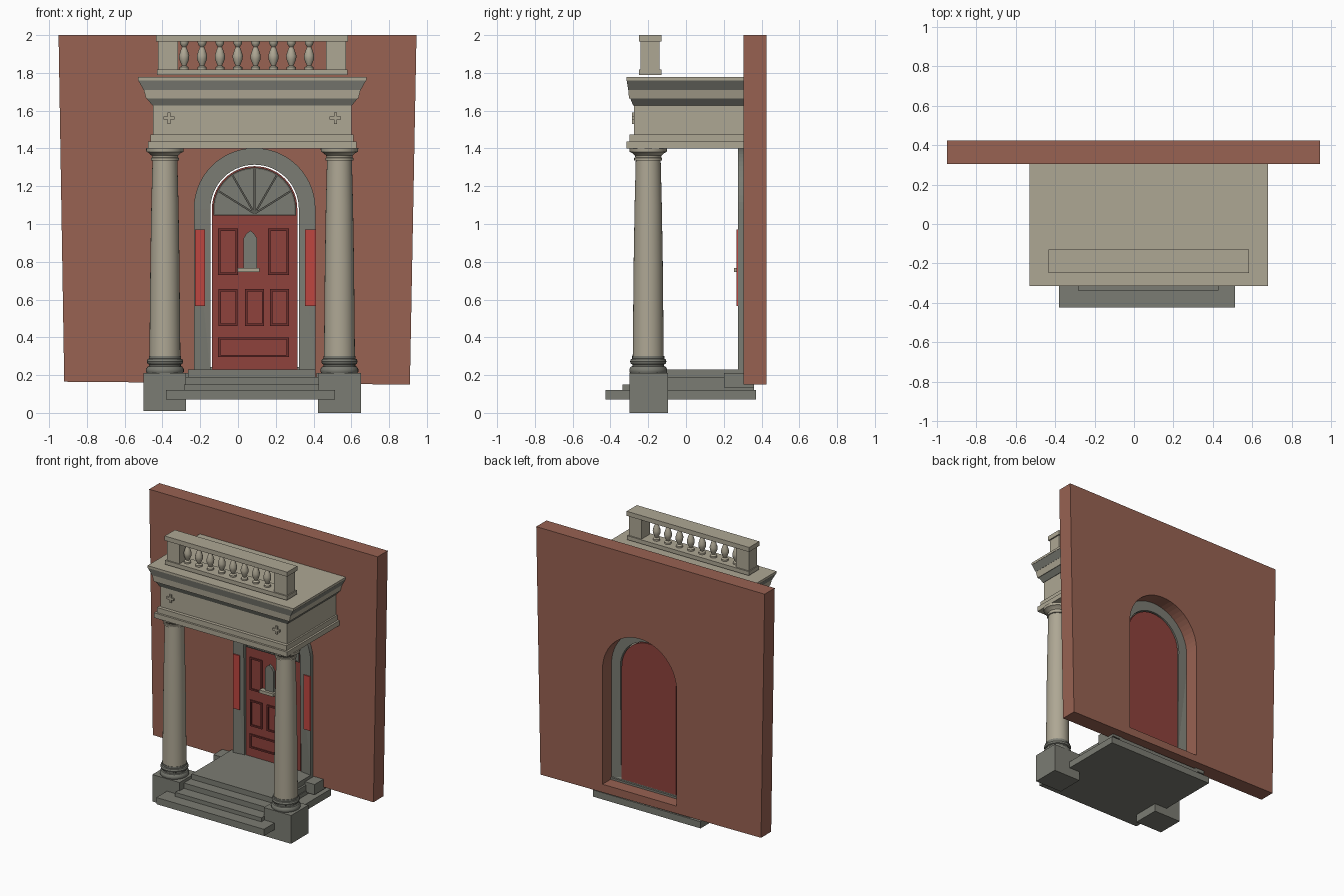
import bpy, bmesh, math

cube = bpy.data.objects.get("Cube")
if cube:
    bpy.data.objects.remove(cube, do_unlink=True)


def material(name, *rgb):
    lin = [(c / 255 / 12.92) if c < 11 else ((c / 255 + 0.055) / 1.055) ** 2.4 for c in rgb]
    mat = bpy.data.materials.new(name)
    mat.use_nodes = True
    mat.diffuse_color = (*lin, 1)
    mat.node_tree.nodes["Principled BSDF"].inputs["Base Color"].default_value = (*lin, 1)
    return mat


BRICK = material("brick", 152, 98, 82)
STONE = material("pale stone", 174, 167, 148)
GREY = material("grey stone", 123, 124, 115)
IRON = material("dark grey", 92, 92, 85)
RED = material("door red", 142, 66, 60)
DARK_RED = material("dark red", 108, 46, 44)
BRIGHT = material("bright red", 190, 70, 64)

AXIS = 0.075      # middle of the porch
DOOR_X = 0.088    # middle of the doorway
SPRING = 1.08     # height where the arches start


def finish(name, bm, mat, smooth=False):
    bmesh.ops.recalc_face_normals(bm, faces=bm.faces)
    if smooth:
        for f in bm.faces:
            f.smooth = True
        for e in bm.edges:
            e.smooth = e.calc_face_angle(0) < math.radians(35)
    mesh = bpy.data.meshes.new(name)
    bm.to_mesh(mesh)
    bm.free()
    mesh.materials.append(mat)
    obj = bpy.data.objects.new(name, mesh)
    bpy.context.collection.objects.link(obj)
    return obj


def block(name, mat, x, y, z, flare=(0, 0)):
    """Box from ranges; flare widens the top at the sides and at the front."""
    bm = bmesh.new()
    rings = []
    for height, fx, fy in ((z[0], 0, 0), (z[1], *flare)):
        corners = ((x[0] - fx, y[0] - fy), (x[1] + fx, y[0] - fy), (x[1] + fx, y[1]), (x[0] - fx, y[1]))
        rings.append([bm.verts.new((cx, cy, height)) for cx, cy in corners])
    low, high = rings
    bm.faces.new(low)
    bm.faces.new(high)
    for i in range(4):
        j = (i + 1) % 4
        bm.faces.new((low[i], low[j], high[j], high[i]))
    return finish(name, bm, mat)


def plate(name, mat, loops, y0, y1):
    """Upright plate from an outline, with further loops as holes."""
    bm = bmesh.new()
    for loop in loops:
        verts = [bm.verts.new((px, (y0 + y1) / 2, pz)) for px, pz in loop]
        for a, b in zip(verts, verts[1:] + verts[:1]):
            bm.edges.new((a, b))
    bmesh.ops.triangle_fill(bm, use_beauty=True, use_dissolve=False, edges=bm.edges[:], normal=(0, -1, 0))
    obj = finish(name, bm, mat)
    solid = obj.modifiers.new("thickness", "SOLIDIFY")
    solid.thickness = y1 - y0
    solid.offset = 0
    return obj


def lathe(name, mat, x, y, profile, steps=32):
    bm = bmesh.new()
    verts = [bm.verts.new((x + r, y, z)) for r, z in profile]
    edges = [bm.edges.new(p) for p in zip(verts, verts[1:])]
    bmesh.ops.spin(bm, geom=verts + edges, cent=(x, y, 0), axis=(0, 0, 1), angle=math.tau, steps=steps)
    bmesh.ops.remove_doubles(bm, verts=bm.verts, dist=0.0005)
    return finish(name, bm, mat, smooth=True)


def arch(radius, bottom, top=SPRING):
    curve = [(DOOR_X + radius * math.cos(math.pi * i / 28), top + radius * math.sin(math.pi * i / 28))
             for i in range(29)]
    return [(DOOR_X - radius, bottom), (DOOR_X + radius, bottom)] + curve


def rect(x0, x1, z0, z1):
    return [(x0, z0), (x1, z0), (x1, z1), (x0, z1)]


# Brick wall with arched opening
plate("wall", BRICK, [[(-0.92, 0.165), (0.91, 0.15), (0.945, 2), (-0.95, 2)], arch(0.307, 0.215)], 0.305, 0.425)

# Steps and landing
block("bottom_step", GREY, (-0.38, 0.513), (-0.425, 0.37), (0.07, 0.12))
block("second_step", GREY, (-0.285, 0.43), (-0.337, 0.36), (0.12, 0.15))
block("third_step", GREY, (-0.28, 0.425), (-0.25, 0.33), (0.15, 0.19))
block("landing", GREY, (-0.265, 0.41), (-0.17, 0.33), (0.19, 0.23))

# Columns on pedestals, and stones beside the landing
for side, label in ((-1, "right"), (1, "left")):
    cx = AXIS + side * 0.462
    block(label + "_pedestal", GREY, (cx - 0.113, cx + 0.113), (-0.3, -0.095), (0.005 - side * 0.005, 0.212))
    lathe(label + "_column_base", GREY, cx, -0.2,
          [(0, 0.205), (0.092, 0.205), (0.1, 0.218), (0.1, 0.232), (0.092, 0.245), (0.084, 0.248),
           (0.084, 0.256), (0.092, 0.26), (0.096, 0.272), (0.092, 0.284), (0.085, 0.287), (0.085, 0.3), (0, 0.3)])
    lathe(label + "_column", STONE, cx, -0.2,
          [(0, 0.298), (0.082, 0.3), (0.08, 0.5), (0.077, 0.8), (0.072, 1.1), (0.066, 1.335),
           (0.074, 1.337), (0.074, 1.35), (0.068, 1.352), (0.07, 1.362), (0.085, 1.376),
           (0.098, 1.382), (0.1, 1.402), (0, 1.402)])
    nx = AXIS + side * 0.38
    block(label + "_door_stone", GREY, (nx - 0.04, nx + 0.04), (0.2, 0.36), (0.135, 0.212))

# Entablature: half width, front, z range, top flare, material
tiers = (("architrave_lower", 0.552, 0.315, 1.4, 1.437, (0, 0), STONE),
         ("architrave_upper", 0.537, 0.3, 1.437, 1.475, (0, 0), STONE),
         ("frieze", 0.525, 0.275, 1.475, 1.628, (0, 0), STONE),
         ("bed_moulding", 0.528, 0.28, 1.628, 1.664, (0.03, 0.015), GREY),
         ("corona", 0.562, 0.302, 1.664, 1.71, (0.012, 0.003), STONE),
         ("crown_moulding", 0.575, 0.306, 1.71, 1.76, (0.028, 0.008), GREY),
         ("roof_slab", 0.605, 0.316, 1.76, 1.777, (0, 0), STONE))
for name, half, front, z0, z1, flare, mat in tiers:
    block(name, mat, (AXIS - half, AXIS + half), (-front, 0.31), (z0, z1), flare)

# Cross ornaments on the frieze
for side in (-1, 1):
    ox = AXIS + side * 0.44
    a, b = 0.03, 0.008
    cross = [(-a, -b), (-b, -b), (-b, -a), (b, -a), (b, -b), (a, -b),
             (a, b), (b, b), (b, a), (-b, a), (-b, b), (-a, b)]
    plate("frieze_cross", STONE, [[(ox + px, 1.56 + pz) for px, pz in cross]], -0.286, -0.27)

# Balustrade
block("bottom_rail", STONE, (AXIS - 0.505, AXIS + 0.505), (-0.25, -0.13), (1.788, 1.818))
block("top_rail", STONE, (AXIS - 0.508, AXIS + 0.508), (-0.25, -0.13), (1.966, 2))
for side in (-1, 1):
    px = AXIS + side * 0.445
    block("balustrade_post", STONE, (px - 0.053, px + 0.053), (-0.24, -0.14), (1.816, 1.968))
for i in range(8):
    lathe("baluster", STONE, -0.285 + i * 0.0945, -0.19,
          [(0.024, 1.816), (0.024, 1.83), (0.012, 1.838), (0.016, 1.848), (0.026, 1.872), (0.027, 1.892),
           (0.019, 1.918), (0.011, 1.938), (0.019, 1.948), (0.023, 1.958), (0.023, 1.968)], 16)

# Door surround, door and fanlight
plate("door_surround", GREY, [arch(0.322, 0.225), arch(0.234, 0.225)[::-1]], 0.275, 0.318)
plate("door", RED, [arch(0.226, 0.23)], 0.293, 0.313)
fan = arch(0.213, 1.05)
plate("fanlight", GREY, [fan], 0.287, 0.295)
plate("fanlight_rim", IRON, [arch(0.219, 1.045), arch(0.211, 1.052)[::-1]], 0.284, 0.295)
for deg in (32, 60, 90, 120, 148):
    dx, dz = math.cos(math.radians(deg)), math.sin(math.radians(deg))
    length = 0.205 + 0.035 * dz
    w = 0.005
    plate("fanlight_bar", IRON,
          [[(DOOR_X + dz * w * s + dx * d, 1.055 - dx * w * s + dz * d)
            for s, d in ((-1, 0), (1, 0), (1, length), (-1, length))]], 0.278, 0.29)

# Door panels: raised moulding around a field
panels = [(-0.105, 0.0, 0.73, 0.975), (0.16, 0.27, 0.73, 0.975), (-0.105, 0.378, 0.295, 0.4)]
panels[2] = (-0.105, 0.27, 0.295, 0.4)
panels += [(x0, x0 + 0.1, 0.46, 0.655) for x0 in (-0.102, 0.038, 0.17)]
for x0, x1, z0, z1 in panels:
    t = 0.012
    plate("panel_moulding", DARK_RED, [rect(x0, x1, z0, z1), rect(x0 + t, x1 - t, z0 + t, z1 - t)], 0.285, 0.295)

# Pointed plaque with a ledge
plate("door_plaque", GREY, [[(0.03, 0.765), (0.1, 0.765), (0.1, 0.925), (0.085, 0.95), (0.065, 0.965),
                             (0.045, 0.95), (0.03, 0.925)]], 0.275, 0.295)
block("plaque_ledge", STONE, (-0.003, 0.113), (0.255, 0.295), (0.745, 0.768))

# Bright side plates on the surround
for x0, x1 in ((-0.227, -0.175), (0.355, 0.412)):
    plate("side_plate", BRIGHT, [rect(x0, x1, 0.565, 0.972)], 0.267, 0.276)
